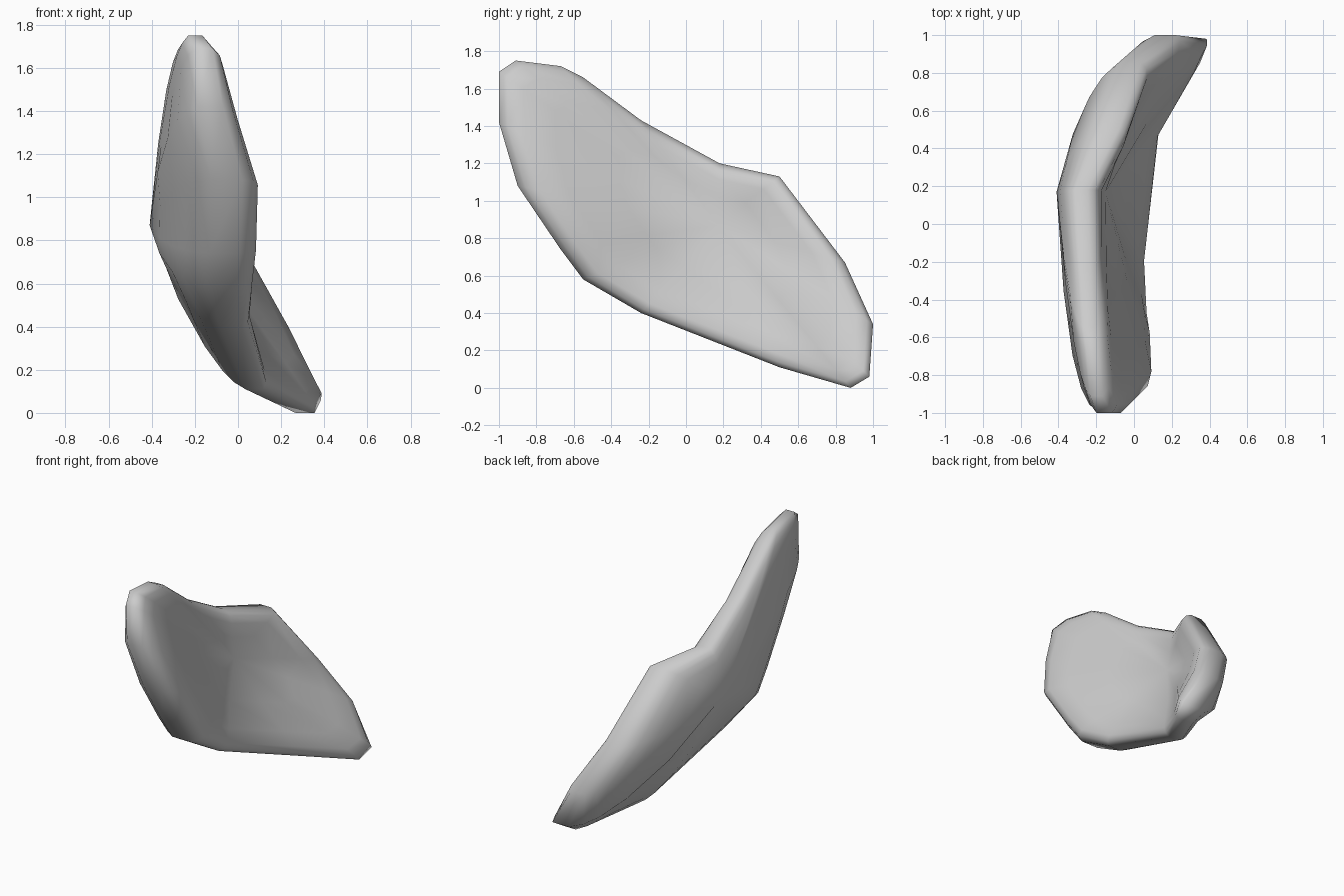
import bpy, bmesh
from mathutils import Vector

cube = bpy.data.objects.get("Cube")
if cube:
    bpy.data.objects.remove(cube, do_unlink=True)

grey = bpy.data.materials.new("plain grey")
grey.use_nodes = True
grey.diffuse_color = (0.6, 0.6, 0.6, 1)
grey.node_tree.nodes["Principled BSDF"].inputs["Base Color"].default_value = (0.6, 0.6, 0.6, 1)

# Rim of the curved slab: middle x, y, z, thickness to the right and to the left
RIM = [
    (-.16, -1, 1.69, .11, .12), (-.2, -.91, 1.75, .09, .1), (-.22, -.67, 1.72, .09, .09),
    (-.24, -.55, 1.66, .08, .08), (-.26, -.24, 1.43, .07, .08), (-.28, .18, 1.2, .09, .1),
    (-.12, .5, 1.13, .15, .11), (-.01, .85, .67, .16, .13), (.17, 1, .34, .17, .14),
    (.35, .98, .06, .27, .1), (.33, .88, 0, .18, .07), (.08, .5, .11, .13, .1),
    (-.03, -.24, .4, .15, .13), (-.07, -.55, .58, .2, .19), (-.06, -.67, .74, .21, .2),
    (-.05, -.9, 1.08, .21, .2), (-.13, -1, 1.42, .17, .17),
]
CENTRE = Vector((-.28, .17, .87))
CORE = .13
# Rings from rim to core: scale, share of the thickness to the right and to the left
RINGS = [(1, .35, .35), (.96, .6, .68), (.89, .78, .9), (.74, .93, 1), (.45, 1, 1)]


def ring(bm, scale, share, side):
    verts = []
    for x, y, z, right, left in RIM:
        half = left if side > 0 else right
        p = CENTRE.lerp(Vector((x, y, z)), scale)
        p.x = CENTRE.x + (x - CENTRE.x) * scale ** 1.25
        p.x += side * share * (CORE + (half - CORE) * scale)
        verts.append(bm.verts.new(p))
    return verts


def bridge(bm, a, b):
    n = len(a)
    for i in range(n):
        j = (i + 1) % n
        bm.faces.new((a[i], a[j], b[j], b[i]))


# Convex right face and dished left face, joined around the rim
bm = bmesh.new()
rims = []
for side in (-1, 1):
    rings = [ring(bm, s, l if side > 0 else r, side) for s, r, l in RINGS]
    rims.append(rings[0])
    for a, b in zip(rings, rings[1:]):
        bridge(bm, a, b)
    tip = bm.verts.new(CENTRE + Vector((side * CORE, 0, 0)))
    last = rings[-1]
    for i, v in enumerate(last):
        bm.faces.new((v, last[(i + 1) % len(last)], tip))
bridge(bm, *rims)
bmesh.ops.recalc_face_normals(bm, faces=bm.faces)
for f in bm.faces:
    f.smooth = True

mesh = bpy.data.meshes.new("curved_slab")
bm.to_mesh(mesh)
bm.free()
mesh.materials.append(grey)
slab = bpy.data.objects.new("curved_slab", mesh)
bpy.context.collection.objects.link(slab)
